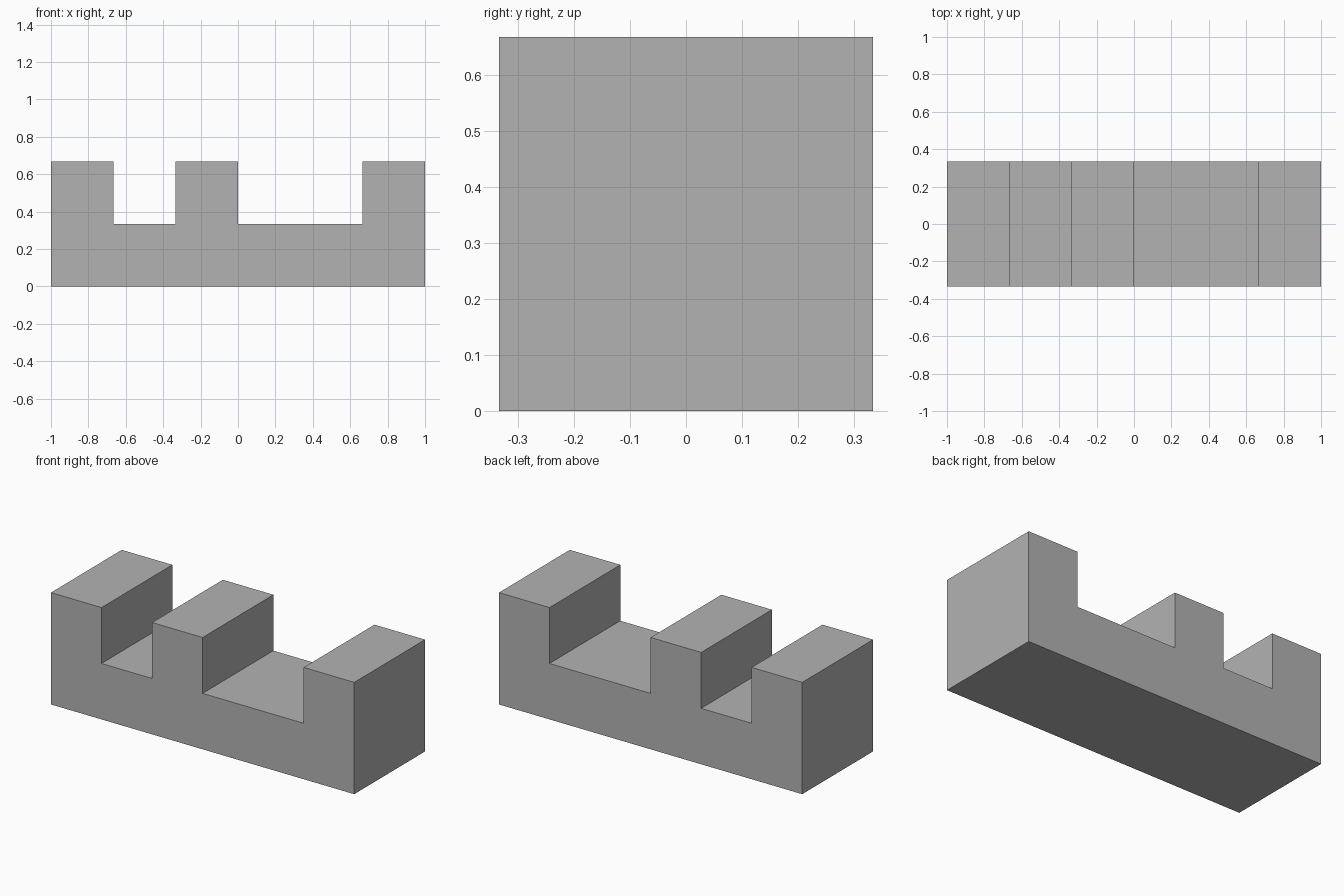
import bpy
import bmesh

cube = bpy.data.objects.get("Cube")
if cube:
    bpy.data.objects.remove(cube, do_unlink=True)

UNIT = 1 / 3          # module size of the block
HALF_DEPTH = UNIT

# Single matte grey
grey = bpy.data.materials.new("mid_grey")
grey.use_nodes = True
colour = (0.45, 0.45, 0.45, 1)
grey.diffuse_color = colour
grey.node_tree.nodes["Principled BSDF"].inputs["Base Color"].default_value = colour


def extrude_profile(name, outline, half_depth, material):
    """Extrude an x-z outline along y into a closed solid."""
    bm = bmesh.new()
    front = bm.faces.new([bm.verts.new((x, -half_depth, z)) for x, z in outline])
    result = bmesh.ops.extrude_face_region(bm, geom=[front], use_keep_orig=True)
    back = [v for v in result["geom"] if isinstance(v, bmesh.types.BMVert)]
    bmesh.ops.translate(bm, verts=back, vec=(0, 2 * half_depth, 0))
    bmesh.ops.recalc_face_normals(bm, faces=bm.faces)
    mesh = bpy.data.meshes.new(name)
    bm.to_mesh(mesh)
    bm.free()
    mesh.materials.append(material)
    obj = bpy.data.objects.new(name, mesh)
    bpy.context.collection.objects.link(obj)
    return obj


# Notched block: base with three raised teeth, a narrow gap and a wide gap
teeth = [(-3, -2), (-1, 0), (2, 3)]
outline = [(-3, 0), (3, 0)]
for left, right in reversed(teeth):
    if right < 3:
        outline.append((right, 1))
    outline += [(right, 2), (left, 2)]
    if left > -3:
        outline.append((left, 1))

extrude_profile("notched_block", [(x * UNIT, z * UNIT) for x, z in outline],
                HALF_DEPTH, grey)
